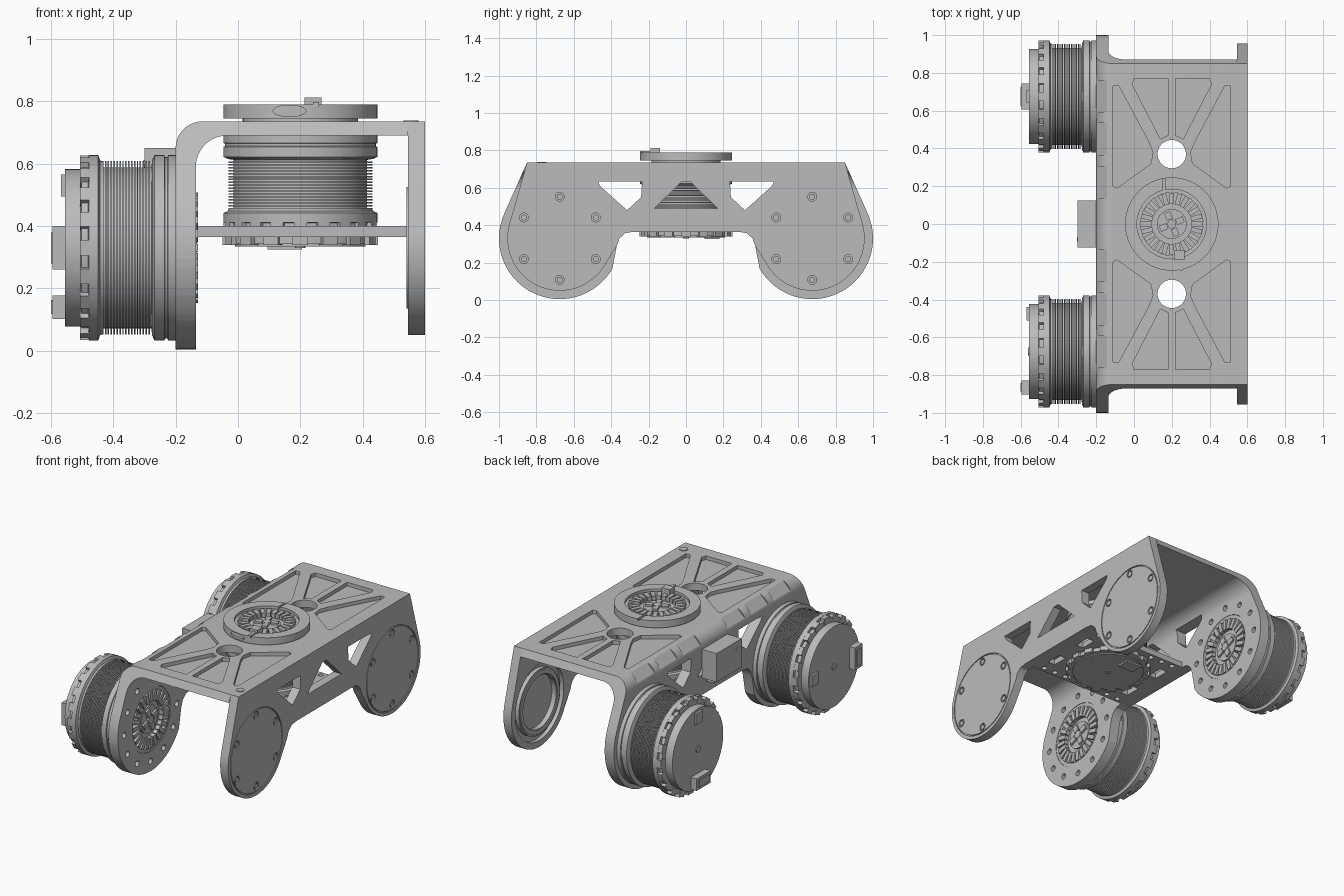
import bpy, bmesh
from math import sin, cos, pi, atan2, acos, hypot, radians
from mathutils import Matrix, Vector

cube = bpy.data.objects.get("Cube")
if cube:
    bpy.data.objects.remove(cube)

grey = bpy.data.materials.new("machined_grey")
grey.use_nodes = True
tone = (0.5, 0.5, 0.5, 1)
grey.diffuse_color = tone
grey.node_tree.nodes["Principled BSDF"].inputs["Base Color"].default_value = tone

X, Y, Z = Vector((1, 0, 0)), Vector((0, 1, 0)), Vector((0, 0, 1))
WHEEL_Y, WHEEL_Z, MID_X = 0.675, 0.33, 0.2


def frame(origin, z, x, scale=1):
    """Local axes at origin; scale only widens the radius."""
    m = Matrix((x * scale, z.cross(x) * scale, z)).transposed().to_4x4()
    m.translation = origin
    return m


def turned(m, a):
    return m @ Matrix.Rotation(a, 4, 'Z')


def arc(c, r, a0, a1, n):
    return [(c[0] + r * cos(a0 + (a1 - a0) * i / n), c[1] + r * sin(a0 + (a1 - a0) * i / n))
            for i in range(n + 1)]


def prism(bm, pts, axis, lo, hi):
    place = {'X': lambda p, t: (t, p[0], p[1]), 'Y': lambda p, t: (p[0], t, p[1]),
             'Z': lambda p, t: (p[0], p[1], t)}[axis]
    a, b = [[bm.verts.new(place(p, t)) for p in pts] for t in (lo, hi)]
    bm.faces.new(a)
    bm.faces.new(b)
    for i in range(len(pts)):
        j = (i + 1) % len(pts)
        bm.faces.new((a[i], a[j], b[j], b[i]))


def lathe(bm, m, profile, n=64, closed=False):
    """Spin (radius, height) points about the local z axis."""
    rings = [[bm.verts.new(m @ Vector((r * cos(2 * pi * k / n), r * sin(2 * pi * k / n), h)))
              for k in range(n)] for r, h in profile]
    pairs = list(zip(rings, rings[1:])) + ([(rings[-1], rings[0])] if closed else [])
    for a, b in pairs:
        for k in range(n):
            j = (k + 1) % n
            bm.faces.new((a[k], a[j], b[j], b[k]))


def disc(bm, m, r, lo, hi, n=64):
    lathe(bm, m, [(0, lo), (r, lo), (r, hi), (0, hi)], n)


def ring(bm, m, r0, r1, lo, hi):
    lathe(bm, m, [(r0, lo), (r1, lo), (r1, hi), (r0, hi)], closed=True)


def box(bm, m, centre, size):
    bmesh.ops.create_cube(bm, size=1, matrix=m @ Matrix.Translation(centre)
                          @ Matrix.Diagonal((*size, 1)))


def finish(name, bm, smooth=True):
    bmesh.ops.remove_doubles(bm, verts=bm.verts, dist=1e-5)
    bmesh.ops.recalc_face_normals(bm, faces=bm.faces)
    me = bpy.data.meshes.new(name)
    bm.to_mesh(me)
    bm.free()
    me.materials.append(grey)
    ob = bpy.data.objects.new(name, me)
    bpy.context.collection.objects.link(ob)
    if smooth:
        shade(ob)
    return ob


def activate(ob):
    bpy.ops.object.select_all(action='DESELECT')
    ob.select_set(True)
    bpy.context.view_layer.objects.active = ob


def shade(ob):
    activate(ob)
    bpy.ops.object.shade_smooth_by_angle(angle=radians(30))


def carve(ob, bm, operation='DIFFERENCE'):
    cutter = finish("cutter", bm, False)
    cutter.hide_render = True
    mod = ob.modifiers.new("carve", 'BOOLEAN')
    mod.object, mod.operation, mod.solver = cutter, operation, 'EXACT'
    activate(ob)
    bpy.ops.object.modifier_apply(modifier=mod.name)
    bpy.data.objects.remove(cutter)
    shade(ob)


def wall_outline(r):
    """Side outline: sloped shoulders, round lobes and a raised middle."""
    top = (0.85, 0.735)
    dy, dz = top[0] - WHEEL_Y, top[1] - WHEEL_Z
    start = atan2(dz, dy) - acos(r / hypot(dy, dz))
    half = [top] + arc((WHEEL_Y, WHEEL_Z), r, start, radians(-150), 40)
    half += [(0.37, 0.29), (0.355, 0.33), (0.325, 0.358), (0.28, 0.365)]
    return half + [(-y, z) for y, z in reversed(half)]


def windows(bm, lo, hi):
    side = [(0.235, 0.635), (0.47, 0.635), (0.46, 0.61), (0.315, 0.48), (0.24, 0.55)]
    for s in (1, -1):
        prism(bm, [(s * y, z) for y, z in side], 'X', lo, hi)
    prism(bm, [(-0.17, 0.49), (0.17, 0.49), (0.02, 0.635), (-0.02, 0.635)], 'X', lo, hi)


# Bent bracket: top plate and motor wall
bm = bmesh.new()
prism(bm, [(0.545, 0.735)] + arc((-0.115, 0.65), 0.085, pi / 2, pi, 12) + [(-0.2, -0.1), (-0.135, -0.1)]
      + arc((-0.035, 0.59), 0.1, pi, pi / 2, 12) + [(0.545, 0.69)], 'Y', -1.1, 1.1)
bracket = finish("bracket", bm)
bm = bmesh.new()
prism(bm, wall_outline(0.325), 'X', -0.4, 0.8)
carve(bracket, bm, 'INTERSECT')

bm = bmesh.new()
windows(bm, -0.3, -0.05)
inner = [(0.0, 0.77), (0.18, 0.77), (0.18, 0.47), (0.14, 0.45), (-0.01, 0.74)]
outer = [(-0.11, 0.73), (-0.08, 0.73), (0.08, 0.43), (0.1, 0.38), (0.09, 0.32), (-0.09, 0.19), (-0.11, 0.2)]
for s in (1, -1):
    for pocket in (inner, outer):
        for flip in (1, -1):
            prism(bm, [(MID_X + flip * (x - MID_X), s * y) for x, y in pocket], 'Z', 0.712, 0.8)
    disc(bm, frame((MID_X, s * 0.37, 0), Z, X), 0.075, 0.6, 0.8)
    hub = frame((0, s * WHEEL_Y, WHEEL_Z), X, Y)
    disc(bm, hub, 0.2, -0.3, 0)
    for k in range(12):
        disc(bm, turned(hub, pi * k / 6) @ Matrix.Translation((0.262, 0, 0)), 0.018, -0.165, 0, 16)
    # flats along the bend
    for y in (0.22, 0.45, 0.675):
        box(bm, frame((-0.115, s * y, 0.65), (Z - X).normalized(), Y), (0, 0, 0.127), (0.17, 0.2, 0.1))
carve(bracket, bm)

# Idler wall with covers
bm = bmesh.new()
prism(bm, wall_outline(0.28), 'X', 0.545, 0.6)
idler = finish("idler_wall", bm)
bm = bmesh.new()
heads = bmesh.new()
windows(bm, 0.4, 0.8)
for s in (1, -1):
    hub = frame((0.6, s * WHEEL_Y, WHEEL_Z), X, Y)
    ring(bm, hub, 0.253, 0.259, -0.008, 0.05)
    ring(bm, hub, 0.205, 0.24, -0.1, -0.03)
    disc(bm, hub, 0.165, -0.1, -0.025)
    for k in range(6):
        m = turned(hub, pi / 2 + pi * k / 3) @ Matrix.Translation((0.222, 0, 0))
        disc(bm, m, 0.024, -0.012, 0.05, 20)
        disc(heads, m, 0.016, -0.013, -0.001, 16)
    ring(heads, hub, 0.17, 0.195, -0.06, -0.05)
carve(idler, bm)
finish("cover_bolts", heads)
bm = bmesh.new()
disc(bm, frame((0.555, -0.77, 0.735), Z, X), 0.024, -0.01, 0.004, 20)
finish("corner_bolt", bm)


def motor(name, m, connector=True):
    """Finned drum with a notched end ring, cap and sockets."""
    profile = [(0, 0), (0.297, 0), (0.297, 0.024), (0.291, 0.026), (0.291, 0.034), (0.297, 0.036),
               (0.297, 0.068), (0.28, 0.075)]
    fins, pitch = 17, 0.0093
    for i in range(fins):
        h = 0.078 + i * pitch
        profile += [(0.258, h), (0.258, h + pitch / 2), (0.278, h + pitch / 2), (0.278, h + pitch)]
    profile += [(0.28, 0.242), (0.297, 0.248), (0.297, 0.278), (0.28, 0.28), (0.28, 0.302),
                (0.252, 0.305), (0.252, 0.355), (0, 0.355)]
    bm = bmesh.new()
    lathe(bm, m, profile, 72)
    for k in range(20):
        box(bm, turned(m, 2 * pi * k / 20), (0.278, 0, 0.291), (0.036, 0.05, 0.03))
    disc(bm, m, 0.02, 0.35, 0.36, 20)
    if connector:
        box(bm, m, (0.19, 0, 0.37), (0.075, 0.14, 0.05))
        box(bm, m, (0.19, 0, 0.397), (0.045, 0.1, 0.006))
        box(bm, m, (-0.2, 0, 0.358), (0.07, 0.07, 0.02))
    finish(name, bm)


def output_face(name, m):
    """Hub with a ring of radial teeth and a centre cross."""
    bm = bmesh.new()
    disc(bm, m, 0.199, -0.04, 0.0)
    ring(bm, m, 0.178, 0.199, -0.01, 0.018)
    for k in range(24):
        box(bm, turned(m, 2 * pi * k / 24), (0.145, 0, 0.01), (0.065, 0.026, 0.034))
    disc(bm, m, 0.085, -0.01, 0.012, 40)
    for k in range(4):
        box(bm, turned(m, pi * k / 2 + 0.4), (0.05, 0, 0.014), (0.045, 0.035, 0.02))
    disc(bm, m, 0.025, 0, 0.024, 24)
    finish(name, bm)


# Wheel motors and their hubs
motor("rear_motor", frame((-0.2, WHEEL_Y, WHEEL_Z), -X, -Z))
motor("front_motor", frame((-0.2, -WHEEL_Y, WHEEL_Z), -X, -Y))
for name, s in (("rear_hub", 1), ("front_hub", -1)):
    output_face(name, frame((-0.155, s * WHEEL_Y, WHEEL_Z), X, Y))

# Centre motor, turntable ring and hub
motor("centre_motor", frame((MID_X, 0, 0.69), -Z, X, 0.83), False)
output_face("centre_hub", frame((MID_X, 0, 0.755), Z, X, 0.93))
bm = bmesh.new()
ring(bm, frame((MID_X, 0, 0), Z, X), 0.184, 0.247, 0.745, 0.79)
turntable = finish("turntable", bm)
bm = bmesh.new()
prism(bm, [(0.165 + 0.053 * cos(pi * k / 12), 0.769 + 0.018 * sin(pi * k / 12)) for k in range(24)],
      'Y', -0.3, -0.225)
box(bm, Matrix(), (0.16, 0.215, 0.79), (0.012, 0.1, 0.02))
carve(turntable, bm)
bm = bmesh.new()
box(bm, Matrix(), (0.24, -0.165, 0.782), (0.055, 0.05, 0.06))
box(bm, Matrix(), (0.25, -0.215, 0.79), (0.02, 0.06, 0.015))
finish("turntable_socket", bm, False)

# Lower tray with bolt holes, flange below it
bm = bmesh.new()
box(bm, Matrix(), (0.205, 0, 0.3825), (0.69, 0.56, 0.035))
tray = finish("lower_tray", bm)
bm = bmesh.new()
for s in (1, -1):
    for k in range(8):
        if k not in (3, 4):
            disc(bm, frame((-0.08 + k * 0.08, s * 0.25, 0), Z, X), 0.016, 0.3, 0.5, 16)
    for x in (-0.075, 0.485):
        box(bm, Matrix(), (x, s * 0.13, 0.38), (0.05, 0.1, 0.1))
carve(tray, bm)
bm = bmesh.new()
low = frame((MID_X, 0, 0), Z, X)
ring(bm, low, 0.2, 0.235, 0.342, 0.366)
for k in range(16):
    box(bm, turned(low, pi * k / 8), (0.232, 0, 0.353), (0.035, 0.05, 0.028))
box(bm, Matrix(), (0.15, 0.14, 0.34), (0.11, 0.08, 0.03))
finish("lower_flange", bm)

# Control box on the motor wall
bm = bmesh.new()
box(bm, Matrix(), (-0.25, 0, 0.56), (0.1, 0.25, 0.18))
box(bm, Matrix(), (-0.235, 0.06, 0.46), (0.05, 0.07, 0.04))
disc(bm, frame((-0.3, -0.08, 0.6), -X, Y), 0.012, -0.01, 0.003, 16)
finish("control_box", bm)
